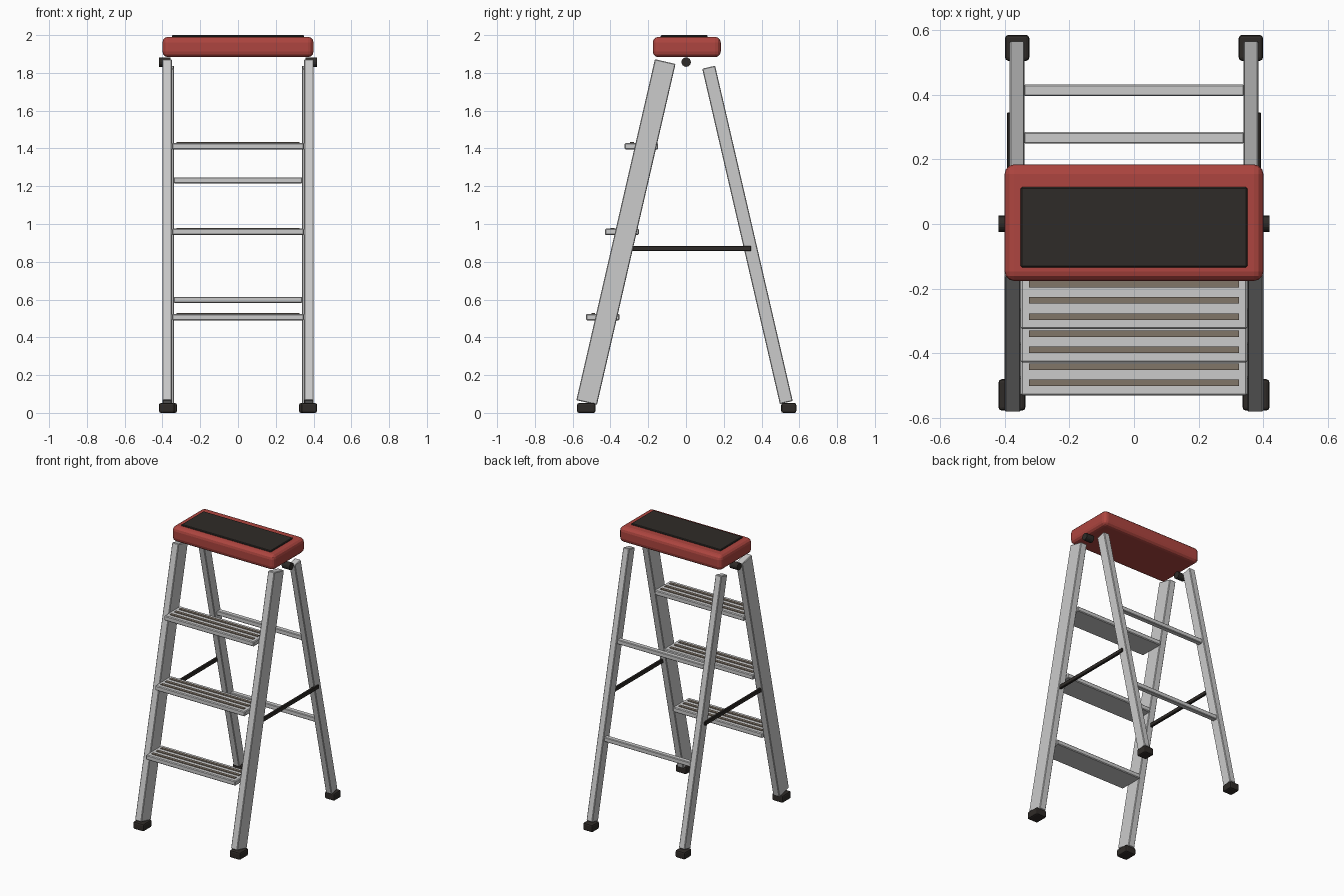
import bpy, math
from mathutils import Vector

if "Cube" in bpy.data.objects:
    bpy.data.objects.remove(bpy.data.objects["Cube"])


def material(name, color):
    m = bpy.data.materials.new(name)
    m.diffuse_color = (*color, 1)
    m.use_nodes = True
    m.node_tree.nodes["Principled BSDF"].inputs["Base Color"].default_value = m.diffuse_color
    return m


RED = material("red_plastic", (0.42, 0.06, 0.05))
BLACK = material("black_rubber", (0.028, 0.024, 0.021))
TAN = material("grip_tape", (0.22, 0.18, 0.14))


def finish(ob, name, mat=None, bevel=0, segments=1):
    ob.name = name
    if mat:
        ob.data.materials.append(mat)
    if bevel:
        b = ob.modifiers.new("bevel", 'BEVEL')
        b.width, b.segments = bevel, segments
    return ob


def box(name, center, size, mat=None, bevel=0, segments=1, tilt=0):
    bpy.ops.mesh.primitive_cube_add(size=1, location=center)
    ob = bpy.context.object
    ob.scale = size
    bpy.ops.object.transform_apply(location=False, rotation=False, scale=True)
    ob.rotation_euler.x = tilt
    return finish(ob, name, mat, bevel, segments)


def rail(name, x, low, high, width, depth):
    # Tilted rectangular rail between two (y, z) end centres
    a, b = Vector((x, *low)), Vector((x, *high))
    d = b - a
    return box(name, (a + b) / 2, (width, depth, d.length), bevel=0.004,
               tilt=-math.atan2(d.y, d.z))


# Top cap with its standing mat
box("top_cap", (0, 0.004, 1.937), (0.80, 0.36, 0.108), RED, 0.03, 3)
box("top_mat", (0, -0.01, 1.99), (0.70, 0.248, 0.02), BLACK, 0.004)

for side, s in (("left", -1), ("right", 1)):
    # Rails and rubber feet
    rail(f"front_leg_{side}", s * 0.375, (-0.526, 0.055), (-0.11, 1.86), 0.05, 0.112)
    rail(f"rear_leg_{side}", s * 0.361, (0.531, 0.055), (0.12, 1.83), 0.046, 0.07)
    box(f"front_foot_{side}", (s * 0.377, -0.528, 0.026), (0.083, 0.097, 0.052), BLACK, 0.01, 2)
    box(f"rear_foot_{side}", (s * 0.361, 0.544, 0.026), (0.075, 0.08, 0.052), BLACK, 0.01, 2)

    # Folding spreader bar
    box(f"spreader_{side}", (s * 0.384, 0.005, 0.87), (0.018, 0.68, 0.028), BLACK, 0.003)

    # Hinge pin under the cap
    bpy.ops.mesh.primitive_cylinder_add(vertices=16, radius=0.025, depth=0.06,
                                        location=(s * 0.388, 0.001, 1.857),
                                        rotation=(0, math.pi / 2, 0))
    finish(bpy.context.object, f"hinge_pin_{side}", BLACK)

# Treads, each with three grip strips
for i, (y, z) in enumerate(((-0.441, 0.507), (-0.339, 0.958), (-0.236, 1.412)), 1):
    box(f"tread_{i}", (0, y, z), (0.70, 0.178, 0.034), bevel=0.005)
    for j in (-1, 0, 1):
        box(f"grip_strip_{i}_{j + 2}", (0, y + j * 0.05, z + 0.018), (0.65, 0.02, 0.008), TAN)

# Rear cross braces
for i, (y, z) in enumerate(((0.413, 0.598), (0.266, 1.231)), 1):
    box(f"rear_brace_{i}", (0, y, z), (0.68, 0.036, 0.032), bevel=0.004)
